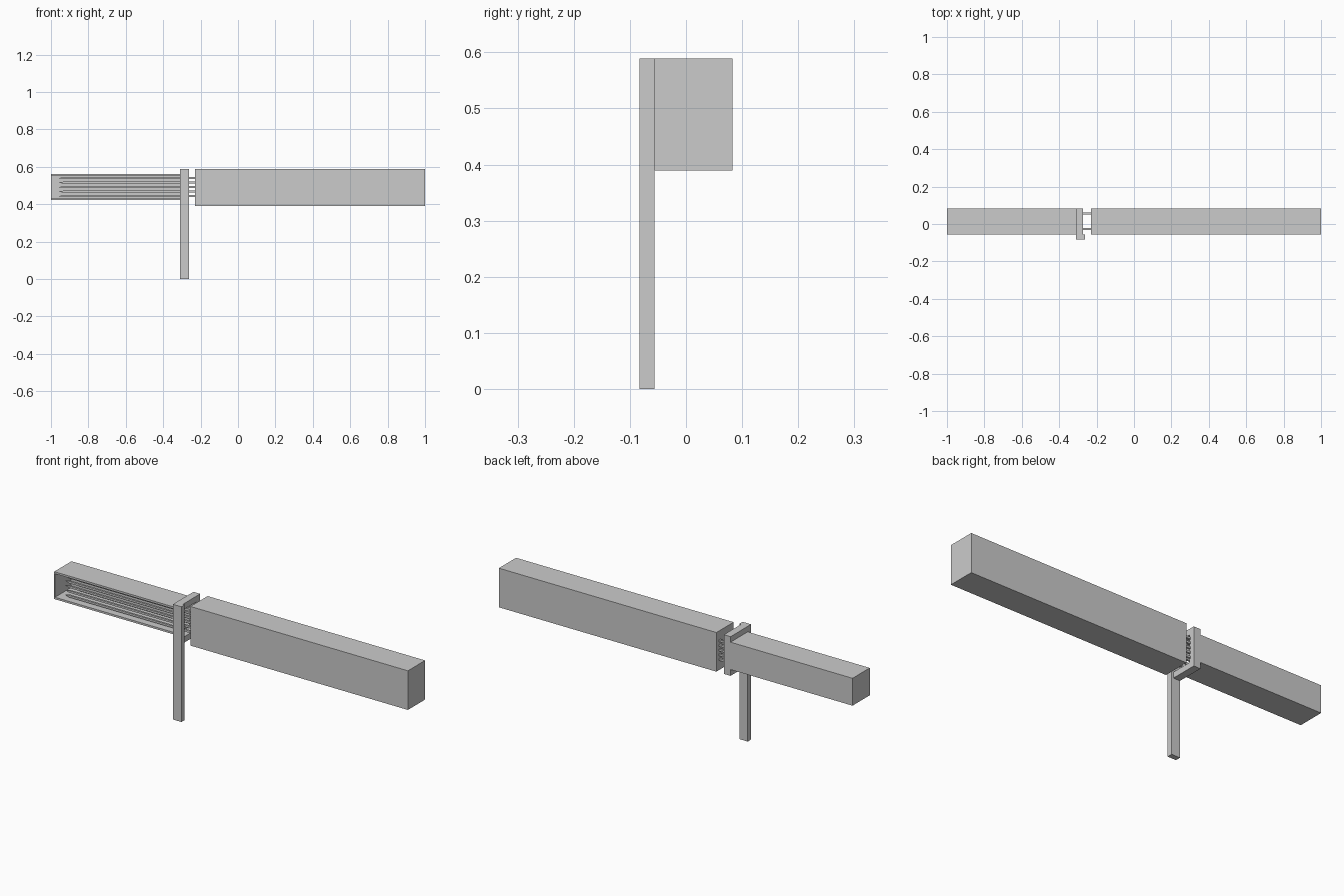
import bpy, bmesh

if "Cube" in bpy.data.objects:
    bpy.data.objects.remove(bpy.data.objects["Cube"])


def new_object(name, bm):
    bmesh.ops.recalc_face_normals(bm, faces=bm.faces)
    mesh = bpy.data.meshes.new(name)
    bm.to_mesh(mesh)
    bm.free()
    obj = bpy.data.objects.new(name, mesh)
    bpy.context.collection.objects.link(obj)
    return obj


def prism(name, profile, x0, x1):
    """Extrude a (y, z) outline along x."""
    bm = bmesh.new()
    face = bm.faces.new([bm.verts.new((x0, y, z)) for y, z in profile])
    moved = bmesh.ops.extrude_face_region(bm, geom=[face])["geom"]
    bmesh.ops.translate(bm, vec=(x1 - x0, 0, 0),
                        verts=[v for v in moved if isinstance(v, bmesh.types.BMVert)])
    return new_object(name, bm)


def box(name, x0, x1, y0, y1, z0, z1):
    return prism(name, [(y0, z0), (y1, z0), (y1, z1), (y0, z1)], x0, x1)


def channel(name, x0, x1, z0, z1, wall):
    """C-shaped section open towards the front."""
    return prism(name, [(FRONT, z0), (BACK, z0), (BACK, z1), (FRONT, z1),
                        (FRONT, z1 - wall), (BACK - wall, z1 - wall),
                        (BACK - wall, z0 + wall), (FRONT, z0 + wall)], x0, x1)


def rod(name, x0, x1, y, z, half, tip):
    """Square rod with a pyramid point at its left end."""
    bm = bmesh.new()
    corners = [(-half, -half), (half, -half), (half, half), (-half, half)]
    a, b = [[bm.verts.new((x, y + dy, z + dz)) for dy, dz in corners] for x in (x0 + tip, x1)]
    point = bm.verts.new((x0, y, z))
    bm.faces.new(b)
    for i in range(4):
        j = (i + 1) % 4
        bm.faces.new((a[i], a[j], b[j], b[i]))
        bm.faces.new((a[j], a[i], point))
    return new_object(name, bm)


FRONT, BACK = -0.056, 0.083

# Long body and upright post
box("main_body", -0.23, 1.0, FRONT, BACK, 0.389, 0.589)
box("post", -0.31, -0.262, -0.083, FRONT, 0.0, 0.589)

# Open-fronted sleeve, its end cap and flared collar
channel("sleeve", -0.996, -0.31, 0.421, 0.561, 0.01)
box("sleeve_end", -1.0, -0.996, FRONT, BACK, 0.421, 0.561)
channel("collar", -0.31, -0.272, 0.389, 0.589, 0.03)

# Two banks of pointed rods
for bank, y in (("front", -0.026), ("rear", 0.057)):
    for row in range(5):
        rod(f"{bank}_rod_{row + 1}", -0.96, -0.22, y, 0.443 + 0.024 * row, 0.005, 0.025)
